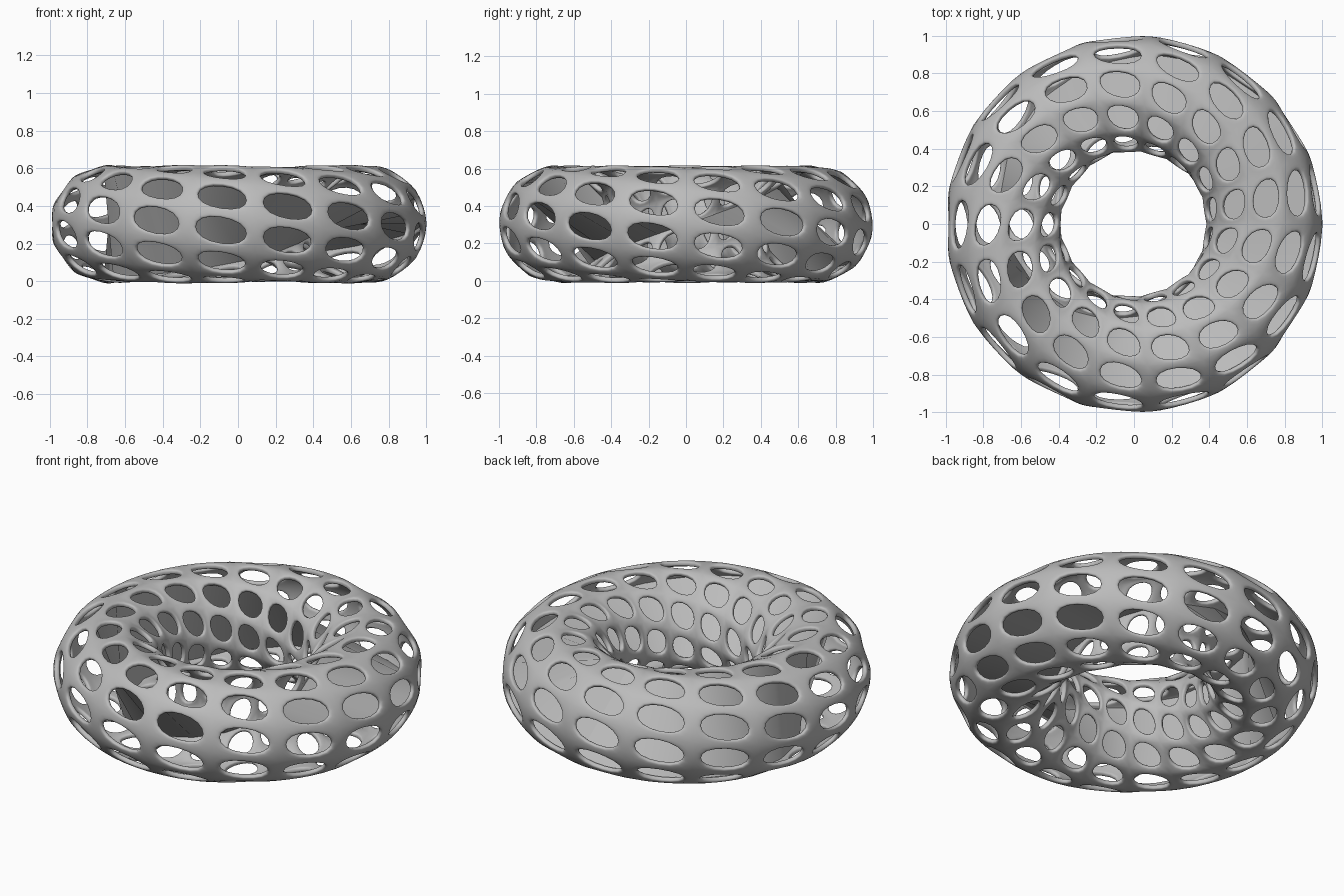
import bpy
import math
from mathutils import Vector

MAJOR, MINOR = 17, 10          # cells along the ring and around the tube
RING_R, TUBE_R = 0.70, 0.305
CENTRE_Z = 0.303
HOLE = 0.80                    # size of each opening inside its cell

cube = bpy.data.objects.get("Cube")
if cube:
    bpy.data.objects.remove(cube, do_unlink=True)

grey = bpy.data.materials.new("light_grey")
grey.use_nodes = True
colour = (0.5, 0.5, 0.5, 1)
grey.diffuse_color = colour
grey.node_tree.nodes["Principled BSDF"].inputs["Base Color"].default_value = colour


def tube_point(ring, spoke, radius=TUBE_R):
    """Point on a tube whose section makes half a turn along the ring."""
    theta = math.tau * ring / MAJOR
    phi = math.tau * spoke / MINOR - theta / 2
    r = RING_R + radius * math.cos(phi)
    return Vector((r * math.cos(theta), r * math.sin(theta),
                   CENTRE_Z + radius * math.sin(phi)))


def add_object(name, verts, faces):
    mesh = bpy.data.meshes.new(name)
    mesh.from_pydata(verts, [], faces)
    mesh.materials.append(grey)
    for poly in mesh.polygons:
        poly.use_smooth = True
    obj = bpy.data.objects.new(name, mesh)
    bpy.context.collection.objects.link(obj)
    return obj


# Lattice: every cell becomes a frame of four quads around an opening
def grid_index(ring, spoke):
    if ring == MAJOR:          # the half turn shifts the closing seam
        ring, spoke = 0, spoke + MINOR // 2
    return ring * MINOR + spoke % MINOR


verts = [tube_point(j, i) for j in range(MAJOR) for i in range(MINOR)]
faces = []
for j in range(MAJOR):
    for i in range(MINOR):
        outer = [grid_index(j, i), grid_index(j + 1, i),
                 grid_index(j + 1, i + 1), grid_index(j, i + 1)]
        centre = sum((verts[k] for k in outer), Vector()) / 4
        start = len(verts)
        verts += [centre.lerp(verts[k], HOLE) for k in outer]
        for k in range(4):
            n = (k + 1) % 4
            faces.append((outer[k], outer[n], start + n, start + k))

lattice = add_object("ring_lattice", verts, faces)
solid = lattice.modifiers.new("thickness", "SOLIDIFY")
solid.thickness = 0.03
solid.offset = 0
smooth = lattice.modifiers.new("rounding", "SUBSURF")
smooth.levels = smooth.render_levels = 2

# Ribbon: one-sided band spanning the tube and turning with it
FIRST = 4
band, quads = [], []
for j in range(FIRST, FIRST + MAJOR + 1):
    band += [tube_point(j, 0, 0.285), tube_point(j, MINOR // 2, 0.285)]
for j in range(MAJOR):
    a = 2 * j
    quads.append((a + 1, a + 3, a + 2, a))
add_object("twisted_ribbon", band, quads)
